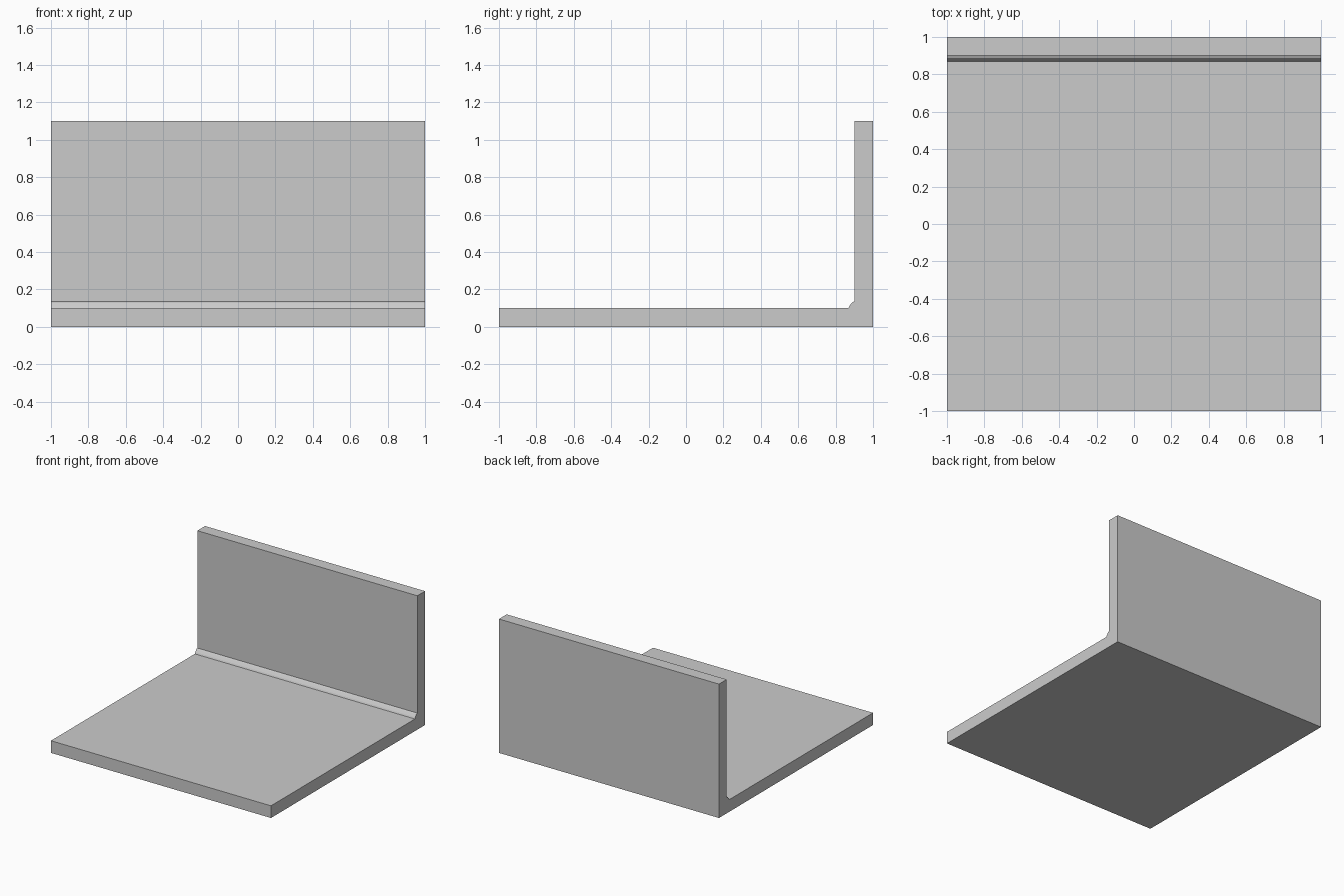
import bpy, bmesh

if "Cube" in bpy.data.objects:
    bpy.data.objects.remove(bpy.data.objects["Cube"])

# L-shaped side profile (y, z) with a small slanted bead in the inner corner
profile = [(-1, 0), (1, 0), (1, 1.1), (0.9, 1.1), (0.9, 0.136),
           (0.887, 0.13), (0.874, 0.112), (0.868, 0.1), (-1, 0.1)]

# Extrude the profile across the full width
bm = bmesh.new()
face = bm.faces.new([bm.verts.new((-1, y, z)) for y, z in profile])
ext = bmesh.ops.extrude_face_region(bm, geom=[face])
bmesh.ops.translate(bm, vec=(2, 0, 0),
                    verts=[v for v in ext["geom"] if isinstance(v, bmesh.types.BMVert)])
bmesh.ops.recalc_face_normals(bm, faces=bm.faces)

mesh = bpy.data.meshes.new("angle_bracket")
bm.to_mesh(mesh)
bm.free()
bpy.context.collection.objects.link(bpy.data.objects.new("angle_bracket", mesh))
